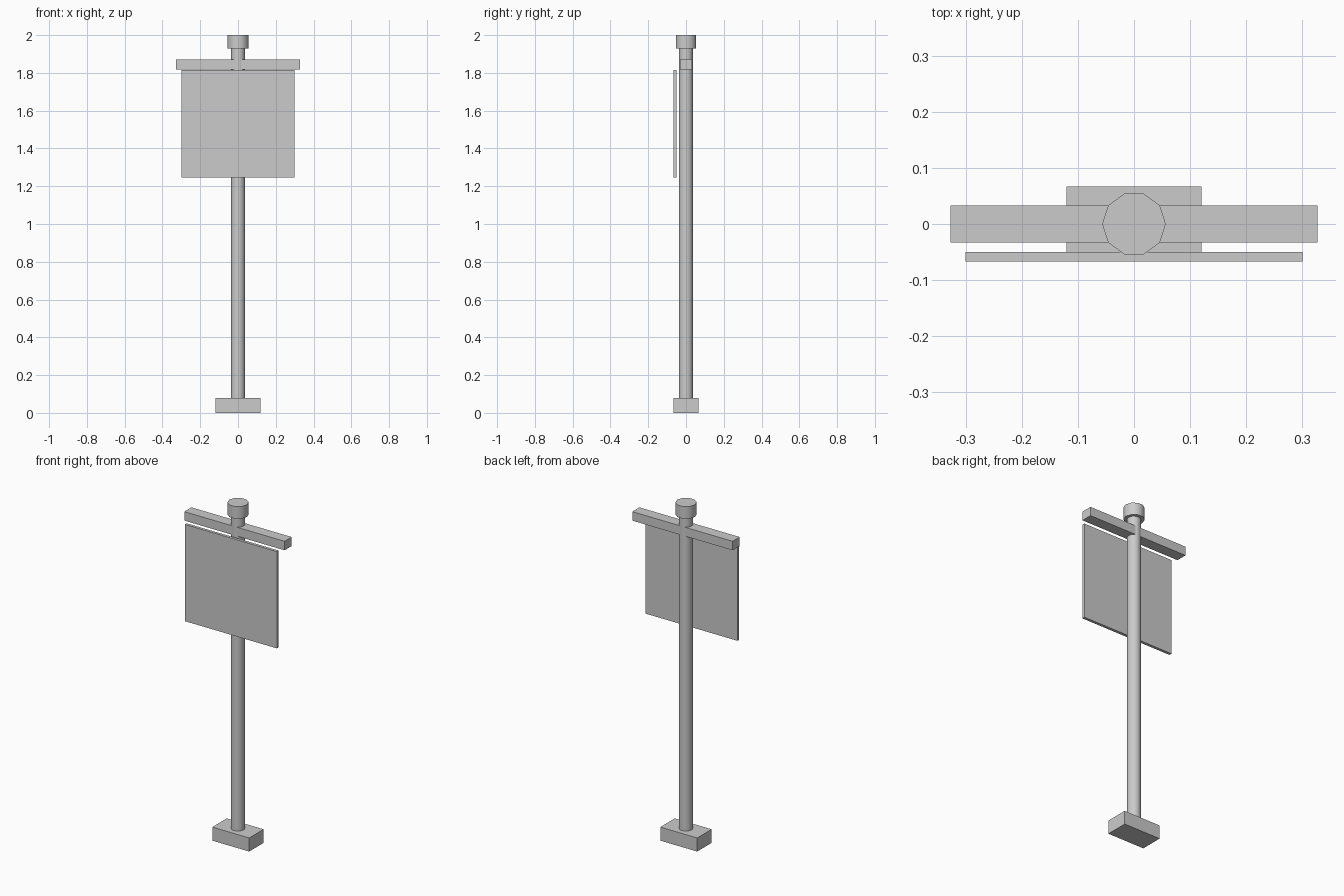
import bpy
import math

if "Cube" in bpy.data.objects:
    bpy.data.objects.remove(bpy.data.objects["Cube"])


def box(name, x, y, z):
    """Box spanning the given (min, max) ranges."""
    loc = [(r[0] + r[1]) / 2 for r in (x, y, z)]
    bpy.ops.mesh.primitive_cube_add(size=1, location=loc)
    ob = bpy.context.object
    ob.name = name
    ob.scale = [r[1] - r[0] for r in (x, y, z)]
    bpy.ops.object.transform_apply(location=False, rotation=False, scale=True)
    return ob


def post(name, radius, z0, z1, sides=10):
    """Upright round part with a corner on the x axis."""
    bpy.ops.mesh.primitive_cylinder_add(
        vertices=sides, radius=radius, depth=z1 - z0,
        location=(0, 0, (z0 + z1) / 2), rotation=(0, 0, math.radians(18)))
    ob = bpy.context.object
    ob.name = name
    bpy.ops.object.transform_apply(location=False, rotation=True, scale=False)
    bpy.ops.object.shade_smooth_by_angle(angle=math.radians(40))
    return ob


# Foot block
box("base", (-0.12, 0.12), (-0.067, 0.067), (0, 0.08))

# Upright pole and its wider cap
post("pole", 0.038, 0.08, 1.93)
post("pole_cap", 0.0567, 1.928, 2.0)

# Crossbar through the pole
box("crossbar", (-0.327, 0.327), (-0.033, 0.033), (1.817, 1.87))

# Sign panel hanging in front of the pole
box("sign_panel", (-0.30, 0.30), (-0.067, -0.05), (1.245, 1.815))
